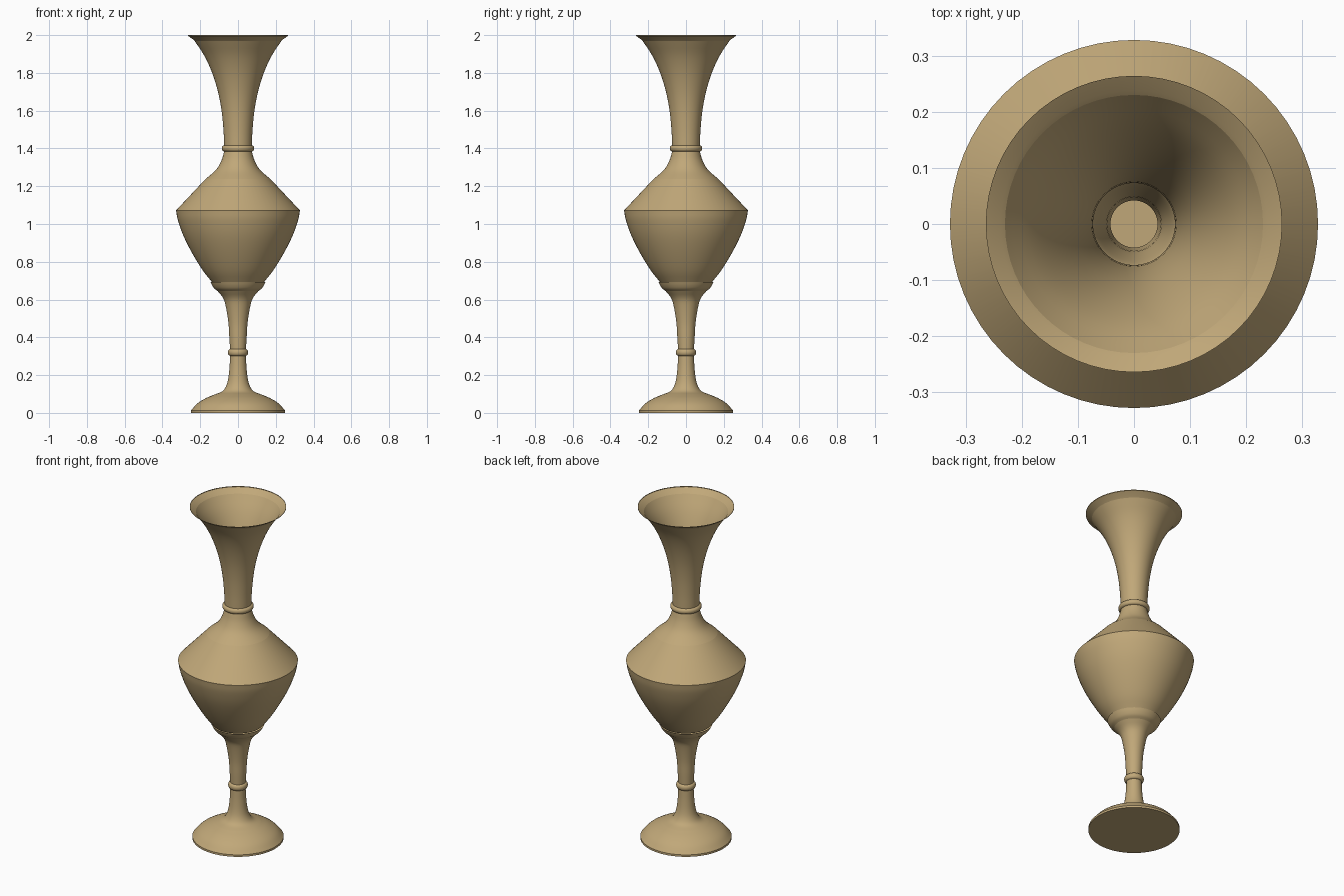
import bpy, bmesh, math
from mathutils import Vector

if "Cube" in bpy.data.objects:
    bpy.data.objects.remove(bpy.data.objects["Cube"], do_unlink=True)

SEGMENTS = 64

brass = bpy.data.materials.new("antique_brass")
colour = (0.53, 0.39, 0.19, 1)
brass.diffuse_color = colour
brass.use_nodes = True
brass.node_tree.nodes["Principled BSDF"].inputs["Base Color"].default_value = colour


def smooth_profile(points, steps=4):
    """Catmull-Rom curve through (radius, height) points."""
    pts = [Vector(p) for p in points]
    pts = [2 * pts[0] - pts[1]] + pts + [2 * pts[-1] - pts[-2]]
    out = []
    for a, b, c, d in zip(pts, pts[1:], pts[2:], pts[3:]):
        for i in range(steps):
            t = i / steps
            out.append(0.5 * (2 * b + (c - a) * t + (2 * a - 5 * b + 4 * c - d) * t**2
                              + (3 * b - a - 3 * c + d) * t**3))
    return out + [pts[-2]]


def lathe(name, profile, cap_bottom=False):
    """Revolve a bottom-to-top profile about z, facing outwards."""
    bm = bmesh.new()
    rings = []
    for r, z in profile:
        angles = [math.tau * i / SEGMENTS for i in range(SEGMENTS)]
        rings.append([bm.verts.new((r * math.cos(a), r * math.sin(a), z)) for a in angles])
    for low, high in zip(rings, rings[1:]):
        for i in range(SEGMENTS):
            j = (i + 1) % SEGMENTS
            bm.faces.new((low[i], low[j], high[j], high[i]))
    if cap_bottom:
        bm.faces.new(rings[0][::-1])
    mesh = bpy.data.meshes.new(name)
    bm.to_mesh(mesh)
    bm.free()
    mesh.materials.append(brass)
    obj = bpy.data.objects.new(name, mesh)
    bpy.context.collection.objects.link(obj)
    bpy.ops.object.select_all(action="DESELECT")
    obj.select_set(True)
    bpy.context.view_layer.objects.active = obj
    bpy.ops.object.shade_smooth_by_angle(angle=math.radians(30))
    return obj


def collar(name, radius, z, half_height, bulge):
    """Half-round band around the shaft."""
    steps = 8
    angles = [math.pi * (i / steps - 0.5) for i in range(steps + 1)]
    return lathe(name, [(radius + bulge * math.cos(a), z + half_height * math.sin(a))
                        for a in angles])


# Domed foot with a closed underside
dome = smooth_profile([(0.25, 0.012), (0.215, 0.05), (0.17, 0.078), (0.125, 0.097)])
lathe("foot", [(0.25, 0)] + dome, cap_bottom=True)

# Stem below and above its collar
lathe("lower_stem", smooth_profile([(0.125, 0.097), (0.085, 0.113), (0.064, 0.14), (0.052, 0.18),
                                    (0.045, 0.24), (0.042, 0.302)]))
collar("stem_collar", 0.042, 0.32, 0.018, 0.012)
lathe("upper_stem", smooth_profile([(0.042, 0.338), (0.046, 0.4), (0.051, 0.48), (0.066, 0.57),
                                    (0.08, 0.61), (0.108, 0.645)]))

# Cup moulding under the body
lathe("body_cup", smooth_profile([(0.108, 0.645), (0.125, 0.658), (0.137, 0.675), (0.146, 0.693)]))

# Rounded bowl and conical shoulder
lathe("bowl", smooth_profile([(0.138, 0.693), (0.187, 0.755), (0.245, 0.85), (0.29, 0.94),
                              (0.318, 1.02), (0.328, 1.072)]))
lathe("shoulder", [(0.328, 1.072), (0.172, 1.238)])
lathe("shoulder_curve", smooth_profile([(0.172, 1.238), (0.117, 1.286), (0.088, 1.335),
                                        (0.073, 1.385)]))

# Neck collar and flared trumpet
collar("neck_collar", 0.073, 1.4, 0.016, 0.013)
lathe("trumpet_neck", smooth_profile([(0.073, 1.415), (0.077, 1.5), (0.087, 1.6), (0.106, 1.7),
                                      (0.137, 1.8), (0.178, 1.89), (0.23, 1.97)]))
lathe("rim", [(0.23, 1.97), (0.238, 1.977), (0.264, 1.996), (0.264, 2.0)])
